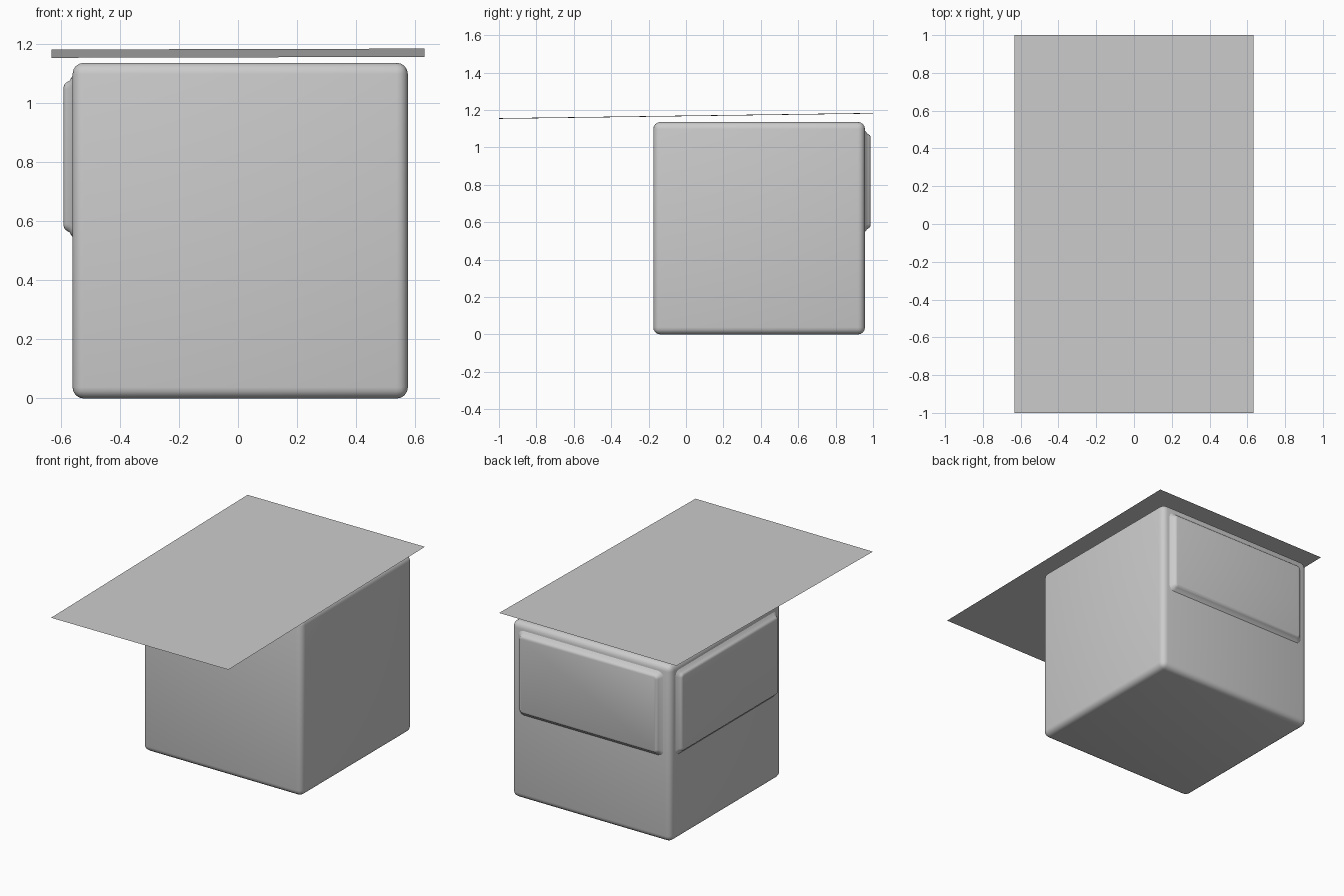
import bpy, bmesh, math
from mathutils import Vector, Matrix

if "Cube" in bpy.data.objects:
    bpy.data.objects.remove(bpy.data.objects["Cube"])

X0, X1, Y0, Y1, TOP = -0.56, 0.575, -0.175, 0.957, 1.136
CX, CY = (X0 + X1) / 2, (Y0 + Y1) / 2


def make_object(name, bm, smooth=True):
    bmesh.ops.recalc_face_normals(bm, faces=bm.faces)
    mesh = bpy.data.meshes.new(name)
    bm.to_mesh(mesh)
    bm.free()
    for p in mesh.polygons:
        p.use_smooth = smooth
    ob = bpy.data.objects.new(name, mesh)
    bpy.context.collection.objects.link(ob)
    return ob


# Main body: cube with rounded edges
bm = bmesh.new()
bmesh.ops.create_cube(bm, size=1)
bmesh.ops.scale(bm, vec=(X1 - X0, Y1 - Y0, TOP), verts=bm.verts)
bmesh.ops.translate(bm, vec=(CX, CY, TOP / 2), verts=bm.verts)
bmesh.ops.bevel(bm, geom=bm.edges[:], offset=0.038, segments=4,
                profile=0.5, affect='EDGES')
make_object("body", bm)


def rounded_rect(hw, hh, r, steps=4):
    pts = []
    for k, (sx, sy) in enumerate([(1, 1), (-1, 1), (-1, -1), (1, -1)]):
        for i in range(steps + 1):
            a = math.radians(90 * (k + i / steps))
            pts.append((sx * (hw - r) + r * math.cos(a),
                        sy * (hh - r) + r * math.sin(a)))
    return pts


# Raised panels: rounded rectangle rings lofted out of the wall, (grow, height, radius)
RINGS = [(0.028, -0.003, 0.035), (0.022, 0.003, 0.032), (0.011, 0.010, 0.027),
         (0.004, 0.021, 0.022), (-0.001, 0.027, 0.018), (-0.010, 0.030, 0.012)]


def raised_panel(name, origin, angle):
    bm = bmesh.new()
    place = Matrix.Translation(origin) @ Matrix.Rotation(angle, 4, 'Z')
    loops = [[bm.verts.new(place @ Vector((u, d, v)))
              for u, v in rounded_rect(0.49 + g, 0.246 + g, r)]
             for g, d, r in RINGS]
    n = len(loops[0])
    for a, b in zip(loops, loops[1:]):
        for i in range(n):
            j = (i + 1) % n
            bm.faces.new((a[i], a[j], b[j], b[i]))
    bm.faces.new(loops[-1])
    return make_object(name, bm)


raised_panel("back_panel", (CX, Y1, 0.819), 0)
raised_panel("left_panel", (X0, CY, 0.819), math.pi / 2)

# Roof: one thin, slightly tilted sheet
bm = bmesh.new()
bm.faces.new([bm.verts.new((x, y, 1.1685 + 0.014 * y + 0.0025 * x))
              for x, y in [(-0.632, -1), (0.632, -1), (0.632, 1), (-0.632, 1)]])
make_object("roof_sheet", bm, smooth=False)
